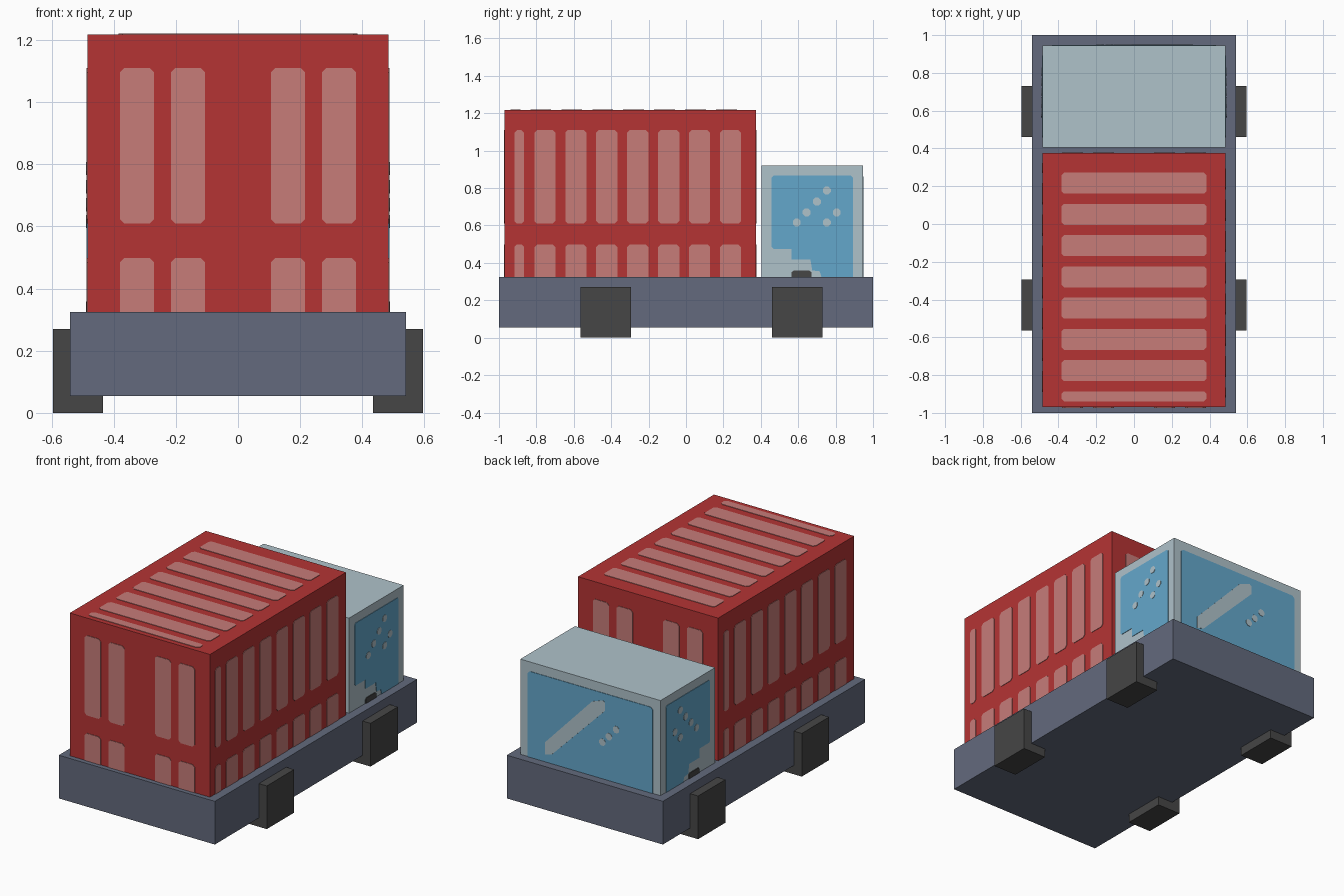
import bpy, bmesh, math
from mathutils import Vector as V

if "Cube" in bpy.data.objects:
    bpy.data.objects.remove(bpy.data.objects["Cube"])


def material(name, rgb):
    m = bpy.data.materials.new(name)
    lin = [(c / 255 / 12.92) if c < 10 else ((c / 255 + 0.055) / 1.055) ** 2.4 for c in rgb]
    m.diffuse_color = (*lin, 1)
    m.use_nodes = True
    m.node_tree.nodes["Principled BSDF"].inputs["Base Color"].default_value = m.diffuse_color
    return m


RED = material("container red", (181, 52, 52))
PINK = material("faded red", (199, 124, 121))
CAB = material("cab pale grey", (175, 194, 202))
GLASS = material("window blue", (100, 167, 203))
SLATE = material("chassis slate", (99, 106, 125))
DARK = material("tyre dark grey", (70, 70, 70))

X, Y, Z = V((1, 0, 0)), V((0, 1, 0)), V((0, 0, 1))


def finish(name, bm, mat):
    bmesh.ops.recalc_face_normals(bm, faces=bm.faces[:])
    me = bpy.data.meshes.new(name)
    bm.to_mesh(me)
    bm.free()
    me.materials.append(mat)
    bpy.context.collection.objects.link(bpy.data.objects.new(name, me))


def box(name, lo, hi, mat):
    bm = bmesh.new()
    bmesh.ops.create_cube(bm, size=1)
    for v in bm.verts:
        v.co = V([(l + h) / 2 + c * (h - l) for l, h, c in zip(lo, hi, v.co)])
    finish(name, bm, mat)


def plates(name, outlines, origin, u, v, mat, height=0.003):
    """Thin raised plates from 2D outlines on the plane origin + u, v."""
    n = u.cross(v)
    bm = bmesh.new()
    for pts in outlines:
        low = [bm.verts.new(origin + u * a + v * b - n * 0.001) for a, b in pts]
        top = [bm.verts.new(origin + u * a + v * b + n * height) for a, b in pts]
        bm.faces.new(low[::-1])
        bm.faces.new(top)
        for i in range(len(pts)):
            j = (i + 1) % len(pts)
            bm.faces.new((low[i], low[j], top[j], top[i]))
    finish(name, bm, mat)


def rounded(a0, a1, b0, b1, c=0.014):
    return [(a0 + c, b0), (a1 - c, b0), (a1, b0 + c), (a1, b1 - c),
            (a1 - c, b1), (a0 + c, b1), (a0, b1 - c), (a0, b0 + c)]


def dot(a, b, r=0.023):
    return [(a + r * math.cos(math.pi * (k + .5) / 4), b + r * math.sin(math.pi * (k + .5) / 4))
            for k in range(8)]


# main blocks
box("chassis", (-0.54, -1, 0.055), (0.54, 1, 0.325), SLATE)
box("container", (-0.485, -0.97, 0.32), (0.485, 0.375, 1.218), RED)
box("cab", (-0.485, 0.405, 0.32), (0.485, 0.945, 0.92), CAB)

# wheels
for side, s in (("right", 1), ("left", -1)):
    for end, y in (("rear", -0.43), ("front", 0.595)):
        x0, x1 = sorted((s * 0.435, s * 0.595))
        box(f"{end}_{side}_wheel", (x0, y - 0.135, 0), (x1, y + 0.135, 0.27), DARK)

# container ribs: long sides (the pattern is turned half round on the left)
mid = -0.2975
rows = ((0.61, 1.11), (0.31, 0.498))
spans = [(-0.918, -0.865)] + [(-0.811 + 0.1655 * i, -0.698 + 0.1655 * i) for i in range(7)]
ribs = [rounded(a - mid, b - mid, *r) for a, b in spans for r in rows]
plates("right_ribs", ribs, V((0.485, mid, 0)), Y, Z, PINK)
plates("left_ribs", ribs, V((-0.485, mid, 0)), -Y, Z, PINK)

# container ribs: ends
end_ribs = [rounded(a, a + 0.11, *r) for a in (-0.38, -0.216, 0.106, 0.27) for r in rows]
plates("door_ribs", end_ribs, V((0, -0.97, 0)), X, Z, PINK)
plates("bulkhead_ribs", end_ribs, V((0, 0.375, 0)), -X, Z, PINK)

# container ribs: roof
roof = [rounded(-0.385, 0.385, -0.939, -0.886)]
roof += [rounded(-0.385, 0.385, 0.161 - 0.1655 * i, 0.272 - 0.1655 * i) for i in range(7)]
plates("roof_ribs", roof, V((0, 0, 1.218)), X, Y, PINK)

# cab side windows with stepped lower edge, glints and handle
window = [(0.458, 0.485), (0.468, 0.475), (0.565, 0.475), (0.565, 0.418), (0.665, 0.418),
          (0.675, 0.36), (0.715, 0.355), (0.725, 0.322), (0.892, 0.322), (0.892, 0.855),
          (0.882, 0.866), (0.468, 0.866), (0.458, 0.855)]
glints = [dot(*p) for p in ((.592, .616), (.645, .67), (.70, .728), (.753, .787),
                            (.753, .616), (.806, .67))]
handle = [(0.565, 0.322), (0.67, 0.322), (0.67, 0.35), (0.66, 0.359), (0.575, 0.359), (0.565, 0.35)]
for side, s in (("right", 1), ("left", -1)):
    def flip(shape):
        # mirror the outline and keep its winding
        return shape if s > 0 else [(-a, b) for a, b in shape][::-1]
    o = V((0.485 * s, 0, 0))
    plates(f"{side}_window", [flip(window)], o, Y * s, Z, GLASS)
    plates(f"{side}_window_glints", [flip(g) for g in glints], o, Y * s, Z, CAB, 0.005)
    plates(f"{side}_handle", [flip(handle)], o, Y * s, Z, DARK, 0.005)

# windscreen with a diagonal reflection (outline a = -x)
o = V((0, 0.945, 0))
plates("windscreen", [rounded(-0.433, 0.433, 0.31, 0.862)], o, -X, Z, GLASS)
streak = [(-.312, .372), (-.263, .385), (.104, .755), (.104, .805), (.09, .817), (.014, .79), (-.312, .447)]
plates("windscreen_glints", [streak] + [dot(*p) for p in ((.085, .554), (.13, .60), (.18, .657))],
       o, -X, Z, CAB, 0.005)
